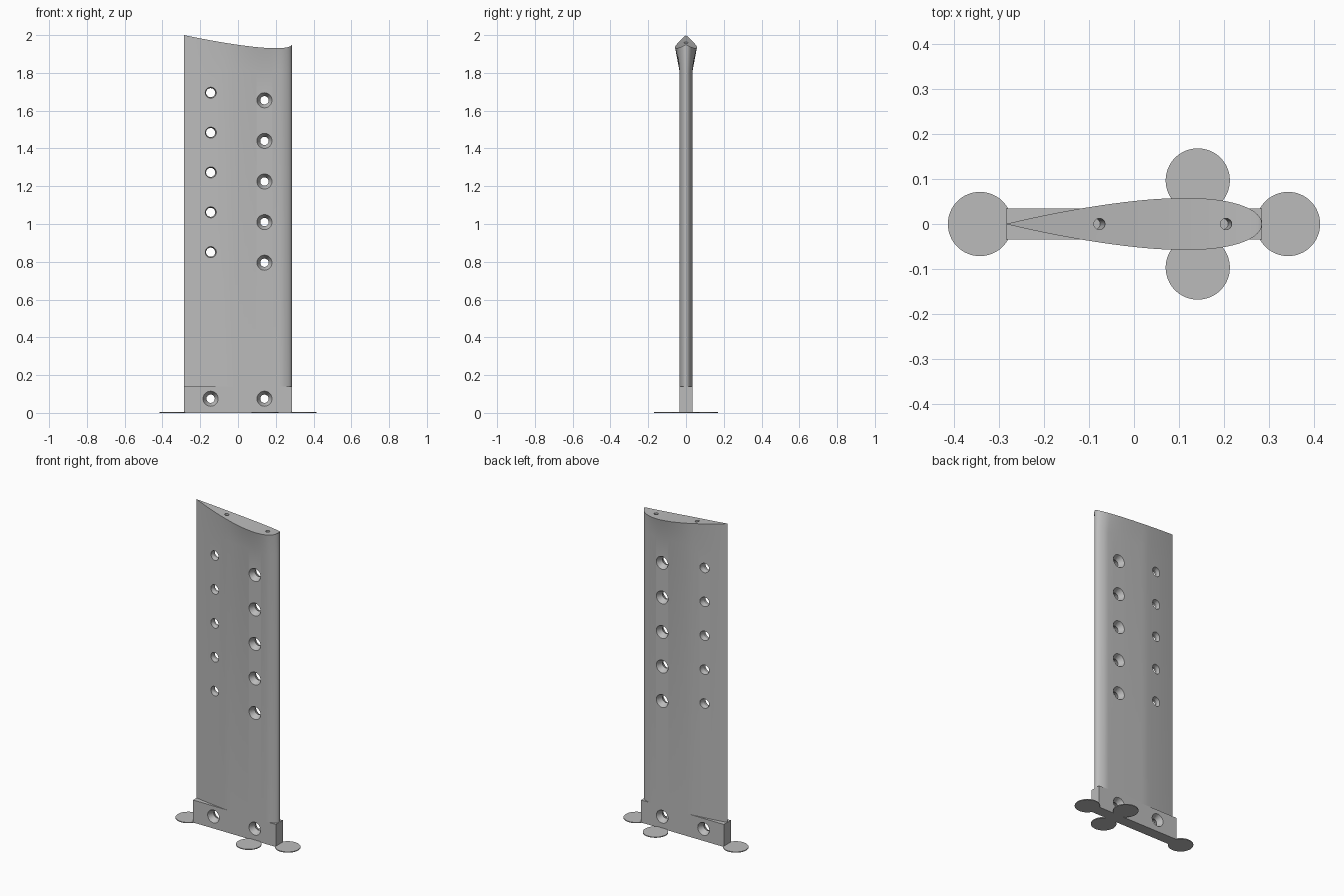
import bpy, bmesh, math
from mathutils import Matrix, Vector

if "Cube" in bpy.data.objects:
    bpy.data.objects.remove(bpy.data.objects["Cube"])

HALF = 0.285          # half the chord
BLOCK_Y = 0.0345      # half thickness of the foot block
BLOCK_Z = 0.14
STATIONS = 36

grey = bpy.data.materials.new("plain grey")
grey.use_nodes = True
colour = (0.5, 0.5, 0.5, 1)
grey.diffuse_color = colour
grey.node_tree.nodes["Principled BSDF"].inputs["Base Color"].default_value = colour


def finish(bm, name, material=grey):
    bmesh.ops.recalc_face_normals(bm, faces=bm.faces)
    mesh = bpy.data.meshes.new(name)
    bm.to_mesh(mesh)
    bm.free()
    obj = bpy.data.objects.new(name, mesh)
    bpy.context.collection.objects.link(obj)
    if material:
        mesh.materials.append(material)
    return obj


def aerofoil(u):
    return max(0, 0.2969 * math.sqrt(u) - 0.126 * u - 0.3516 * u**2
               + 0.2843 * u**3 - 0.1036 * u**4)


def strut():
    """Aerofoil column with flattened sides, flared into a curved top."""
    bm = bmesh.new()
    us = [(1 - math.cos(math.pi * i / STATIONS)) / 2 for i in range(STATIONS + 1)]
    path = [(u, 1) for u in us] + [(u, -1) for u in us[-2:0:-1]]
    rings = []
    for level in ("bottom", "shoulder", "top"):
        ring = []
        for u, side in path:
            y = 0.58 * aerofoil(u)
            z = 1.95 + 0.05 * u - 0.3 * aerofoil(u)
            if level != "top":
                y = min(0.78 * y, BLOCK_Y)
                z = BLOCK_Z if level == "bottom" else 1.81
            ring.append(bm.verts.new((HALF - 2 * HALF * u, side * y, z)))
        rings.append(ring)
    n = len(path)
    for low, high in zip(rings, rings[1:]):
        for i in range(n):
            j = (i + 1) % n
            bm.faces.new((low[i], low[j], high[j], high[i]))
    # close both ends with strips across the thickness
    for ring in (rings[0], rings[-1]):
        for i in range(STATIONS):
            strip = [ring[i], ring[i + 1], ring[-i - 1], ring[-i]]
            bm.faces.new(list(dict.fromkeys(strip)))
    return finish(bm, "foil_strut")


def add_cone(bm, r1, r2, depth, matrix):
    bmesh.ops.create_cone(bm, cap_ends=True, segments=32, radius1=r1,
                          radius2=r2, depth=depth, matrix=matrix)


def hole_cutter(bm, x, z, outer, inner):
    """Waisted hole along y, widest at both side faces."""
    reach = 2 * BLOCK_Y
    wide = inner + 2 * (outer - inner)
    profile = [(-reach, wide), (0, inner), (reach, wide)]
    rings = []
    for y, r in profile:
        rings.append([bm.verts.new((x + r * math.cos(a), y, z + r * math.sin(a)))
                      for a in (math.tau * k / 32 for k in range(32))])
    for a, b in zip(rings, rings[1:]):
        for k in range(32):
            m = (k + 1) % 32
            bm.faces.new((a[k], a[m], b[m], b[k]))
    bm.faces.new(rings[0])
    bm.faces.new(rings[-1])


def cut(target, bm, name):
    cutter = finish(bm, name, None)
    cutter.hide_render = True
    cutter.hide_viewport = True
    cutter.display_type = 'WIRE'
    mod = target.modifiers.new("holes", 'BOOLEAN')
    mod.operation = 'DIFFERENCE'
    mod.solver = 'EXACT'
    mod.object = cutter


# Column with two rows of side holes and two bolt holes in the top
foil = strut()
bm = bmesh.new()
for i in range(5):
    hole_cutter(bm, -0.145, 1.695 - 0.211 * i, 0.032, 0.024)
    hole_cutter(bm, 0.14, 1.655 - 0.215 * i, 0.04, 0.022)
for x in (-0.078, 0.207):
    place = Matrix.Translation((x, 0, 1.95)) @ Matrix.Rotation(0.1, 4, 'Y')
    add_cone(bm, 0.0125, 0.0125, 0.2, place)
cut(foil, bm, "strut_hole_cutter")

# Foot block with two bolt holes
bm = bmesh.new()
bmesh.ops.create_cube(bm, size=1, matrix=Matrix.Translation((0, 0, BLOCK_Z / 2))
                      @ Matrix.Diagonal((2 * HALF, 2 * BLOCK_Y, BLOCK_Z, 1)))
block = finish(bm, "foot_block")
bm = bmesh.new()
for x in (-0.145, 0.14):
    hole_cutter(bm, x, 0.075, 0.04, 0.022)
cut(block, bm, "foot_hole_cutter")

# Thin round pads around the foot
pads = {"left_pad": (0.343, 0), "right_pad": (-0.343, 0),
        "front_pad": (0.142, -0.097), "back_pad": (0.142, 0.097)}
for name, (x, y) in pads.items():
    bm = bmesh.new()
    bmesh.ops.create_cone(bm, cap_ends=True, segments=64, radius1=0.0715,
                          radius2=0.0715, depth=0.005,
                          matrix=Matrix.Translation((x, y, 0.0025)))
    finish(bm, name)

# Smooth shading that keeps the rims sharp
bpy.ops.object.select_all(action='DESELECT')
for obj in [foil, block] + [bpy.data.objects[name] for name in pads]:
    obj.select_set(True)
bpy.context.view_layer.objects.active = foil
bpy.ops.object.shade_smooth_by_angle(angle=math.radians(30))
